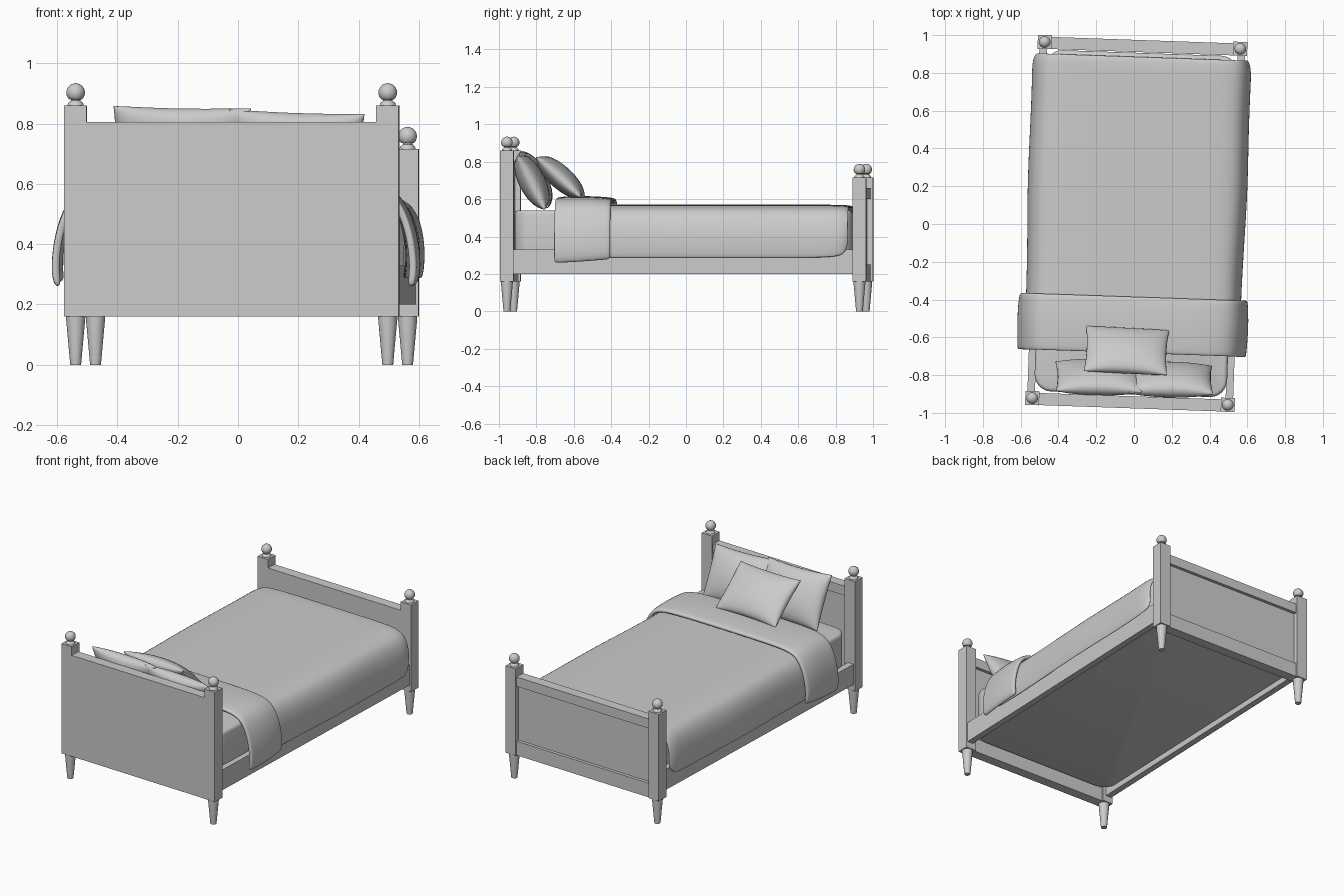
import bpy, bmesh
from math import sin, cos, pi, radians
from mathutils import Matrix, Euler

if "Cube" in bpy.data.objects:
    bpy.data.objects.remove(bpy.data.objects["Cube"])

parts = []

def finish(name, bm, smooth=None):
    bmesh.ops.recalc_face_normals(bm, faces=bm.faces)
    me = bpy.data.meshes.new(name)
    bm.to_mesh(me)
    bm.free()
    ob = bpy.data.objects.new(name, me)
    bpy.context.collection.objects.link(ob)
    parts.append(ob)
    if smooth:
        for o in bpy.context.selected_objects:
            o.select_set(False)
        ob.select_set(True)
        bpy.context.view_layer.objects.active = ob
        bpy.ops.object.shade_smooth_by_angle(angle=radians(smooth))
    return ob

def box(name, x0, x1, y0, y1, z0, z1):
    bm = bmesh.new()
    bmesh.ops.create_cube(bm, size=1)
    for v in bm.verts:
        v.co = ((x0 + x1) / 2 + v.co.x * (x1 - x0),
                (y0 + y1) / 2 + v.co.y * (y1 - y0),
                (z0 + z1) / 2 + v.co.z * (z1 - z0))
    return finish(name, bm)

def lathe(name, profile, x, y, z, n=24):
    bm = bmesh.new()
    rings = [[bm.verts.new((x + r * cos(2 * pi * i / n), y + r * sin(2 * pi * i / n), z + h))
              for i in range(n)] for r, h in profile]
    for a, b in zip(rings, rings[1:]):
        for i in range(n):
            bm.faces.new((a[i], a[(i + 1) % n], b[(i + 1) % n], b[i]))
    bm.faces.new(rings[0])
    bm.faces.new(rings[-1])
    return finish(name, bm, 40)

def draped(name, half, sections, thick, wave):
    """Cloth lofted along y; each section is (y, width scale, bottom z, height scale)."""
    path = [(-x, z) for x, z in reversed(half[1:])] + half
    base = half[-1][1]
    bm = bmesh.new()
    rows = []
    for j, (y, sx, bot, sz) in enumerate(sections):
        rows.append([bm.verts.new((x * sx + wave * sin(j * 2.1 + x * 3) * (abs(x) > 0.5), y,
                                   bot + (z - base) * sz * (half[0][1] - bot) / (half[0][1] - base)))
                     for x, z in path])
    for a, b in zip(rows, rows[1:]):
        for i in range(len(a) - 1):
            bm.faces.new((a[i], a[i + 1], b[i + 1], b[i]))
    ob = finish(name, bm, 180)
    # solidify inwards, whichever way the open shell's normals point
    up = max(ob.data.polygons, key=lambda p: p.center.z).normal.z
    s = ob.modifiers.new("thickness", "SOLIDIFY")
    s.thickness = thick
    s.offset = -1 if up > 0 else 1
    ob.modifiers.new("smooth", "SUBSURF").levels = 2
    ob.modifiers["smooth"].render_levels = 2
    return ob

def pillow(name, w, h, t, loc, rot, n=20):
    bm = bmesh.new()
    mat = Matrix.Translation(loc) @ Euler([radians(a) for a in rot]).to_matrix().to_4x4()
    for side in (-1, 1):
        g = []
        for i in range(n + 1):
            u = -cos(pi * i / n)
            g.append([])
            for j in range(n + 1):
                v = -cos(pi * j / n)
                x = u * w * (1 - 0.04 * (1 - v * v))     # slightly pinched edges
                z = v * h * (1 - 0.06 * (1 - u * u))
                y = side * t * (max(0, (1 - u * u) * (1 - v * v))) ** 0.45
                g[-1].append(bm.verts.new(mat @ Matrix.Translation((x, y, z)).translation))
        for i in range(n):
            for j in range(n):
                bm.faces.new((g[i][j], g[i + 1][j], g[i + 1][j + 1], g[i][j + 1]))
    bmesh.ops.remove_doubles(bm, verts=bm.verts, dist=0.0003)
    return finish(name, bm, 80)

PX, PY, HW = 0.518, 0.943, 0.037

# posts, tapered legs and ball finials
leg = [(0.018, 0), (0.032, 0.155), (0.032, 0.16)]
knob = [(0.027, 0), (0.025, 0.008), (0.016, 0.016), (0.016, 0.02)]
knob += [(0.031 * sin(a * pi / 12), 0.043 - 0.031 * cos(a * pi / 12)) for a in range(3, 12)] + [(0.002, 0.074)]
for end, y, top in (("head", -PY, 0.86), ("foot", PY, 0.715)):
    for side, x in (("left", -PX), ("right", PX)):
        tag = f"{end}_{side}"
        box(tag + "_post", x - HW, x + HW, y - HW, y + HW, 0.16, top)
        lathe(tag + "_leg", leg, x, y, 0)
        lathe(tag + "_finial", knob, x, y, top)
    # end board: flat panel with rails standing proud on its +y face
    xi, zt = PX - HW, top - 0.055
    box(end + "board_panel", -xi, xi, y - 0.036, y + 0.008, 0.16, zt)
    box(end + "board_top_rail", -xi, xi, y + 0.008, y + 0.028, zt - 0.06, zt)
    box(end + "board_bottom_rail", -xi, xi, y + 0.008, y + 0.028, 0.16, 0.25)

# side rails
for side, s in (("left", -1), ("right", 1)):
    x = sorted((s * 0.505, s * 0.545))
    box(side + "_side_rail", *x, -PY + HW, PY - HW, 0.2, 0.33)

# mattress with rounded corners
m = box("mattress", -0.51, 0.51, -0.905, 0.903, 0.23, 0.54)
bm = bmesh.new()
bm.from_mesh(m.data)
upright = [e for e in bm.edges if abs(e.verts[0].co.z - e.verts[1].co.z) > 0.1]
bmesh.ops.bevel(bm, geom=upright, offset=0.09, segments=6, profile=0.5, affect='EDGES')
rim = [e for e in bm.edges if abs(e.verts[0].co.z - e.verts[1].co.z) < 0.01]
bmesh.ops.bevel(bm, geom=rim, offset=0.02, segments=3, profile=0.5, affect='EDGES')
bm.to_mesh(m.data)
bm.free()
m.data.shade_smooth()

# duvet, open at the foot where the mattress end shows
duvet = [(0, 0.57), (0.25, 0.57), (0.42, 0.568), (0.515, 0.553), (0.56, 0.49),
         (0.577, 0.40), (0.576, 0.33), (0.57, 0.285)]
draped("duvet", duvet,
       [(-0.66, 0.985, 0.285, 1), (-0.4, 0.99, 0.285, 1), (-0.1, 1, 0.285, 1), (0.2, 1.005, 0.285, 1),
        (0.5, 1.008, 0.285, 1), (0.72, 1.008, 0.285, 1), (0.83, 1.0, 0.29, 1), (0.868, 0.992, 0.31, 0.985),
        (0.884, 0.975, 0.35, 0.95)], 0.01, 0.005)

# turned-down fold of the duvet
fold = [(0, 0.613), (0.25, 0.612), (0.43, 0.608), (0.525, 0.585), (0.575, 0.51),
        (0.602, 0.42), (0.612, 0.32), (0.60, 0.262)]
draped("duvet_fold", fold,
       [(-0.69, 0.985, 0.258, 0.98), (-0.675, 1, 0.255, 1), (-0.6, 1.005, 0.258, 1.01), (-0.5, 1.0, 0.265, 1.01),
        (-0.41, 1, 0.272, 0.99), (-0.385, 0.99, 0.275, 0.97)], 0.025, 0.004)

# pillows
pillow("left_pillow", 0.228, 0.168, 0.07, (-0.17, -0.82, 0.705), (27, 1, 1))
pillow("right_pillow", 0.225, 0.162, 0.07, (0.208, -0.82, 0.695), (27, 2, 1))
pillow("front_pillow", 0.22, 0.16, 0.062, (-0.028, -0.675, 0.717), (48, 0, -1))

# the whole bed stands slightly turned
turn = Matrix.Translation((0.012, 0.003, 0)) @ Matrix.Rotation(radians(-2), 4, 'Z')
for ob in parts:
    ob.matrix_world = turn @ ob.matrix_world
